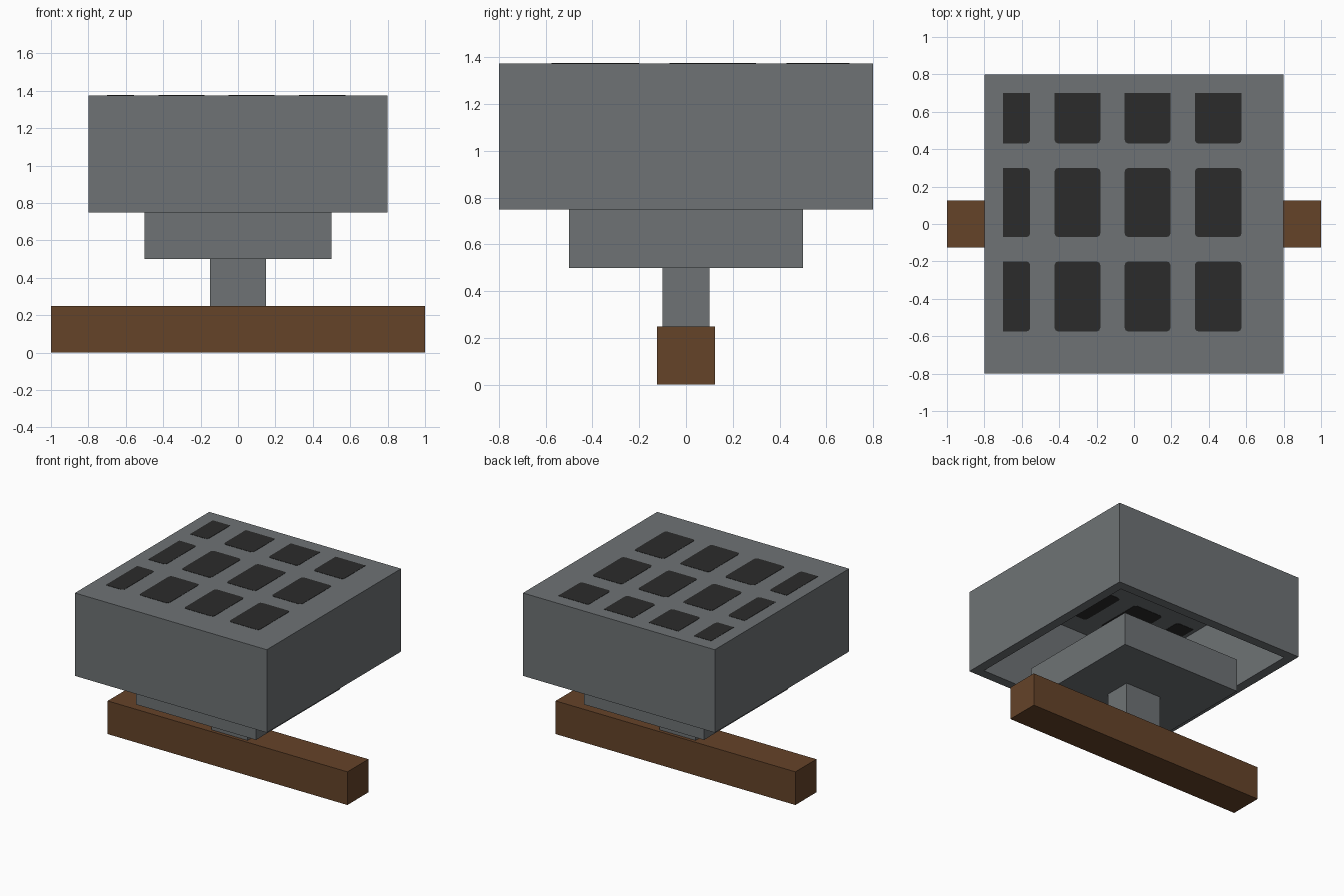
import bpy, bmesh
from mathutils import Vector

cube = bpy.data.objects.get("Cube")
if cube:
    bpy.data.objects.remove(cube, do_unlink=True)


def material(name, rgb):
    m = bpy.data.materials.new(name)
    m.use_nodes = True
    m.diffuse_color = (*rgb, 1)
    m.node_tree.nodes["Principled BSDF"].inputs["Base Color"].default_value = (*rgb, 1)
    return m


grey = material("stone grey", (0.156, 0.171, 0.178))
brown = material("dark wood", (0.13, 0.056, 0.022))
black = material("charcoal", (0.024, 0.024, 0.024))


def finish(bm, name, mat):
    bmesh.ops.recalc_face_normals(bm, faces=bm.faces)
    mesh = bpy.data.meshes.new(name)
    bm.to_mesh(mesh)
    bm.free()
    mesh.materials.append(mat)
    bpy.context.collection.objects.link(bpy.data.objects.new(name, mesh))


def box(sx, sy, z0, z1):
    bm = bmesh.new()
    bmesh.ops.create_cube(bm, size=1)
    bmesh.ops.scale(bm, vec=(sx, sy, z1 - z0), verts=bm.verts)
    bmesh.ops.translate(bm, vec=(0, 0, (z0 + z1) / 2), verts=bm.verts)
    return bm


TOP = 1.375
INNER = 0.7

# Beam, post and stepped block
finish(box(2, 0.25, 0, 0.25), "base_beam", brown)
finish(box(0.3, 0.2, 0.25, 0.5), "post", grey)
finish(box(1, 1, 0.5, 0.75), "middle_block", grey)

# Large box, open underneath, with a thin top
bm = box(1.6, 1.6, 0.75, TOP)
floor = min(bm.faces, key=lambda f: f.calc_center_median().z)
bmesh.ops.inset_region(bm, faces=[floor], thickness=0.8 - INNER)
cavity = bmesh.ops.extrude_face_region(bm, geom=[floor])["geom"]
for v in cavity:
    if isinstance(v, bmesh.types.BMVert):
        v.co.z = TOP - 0.004
if floor.is_valid:
    bmesh.ops.delete(bm, geom=[floor], context="FACES_ONLY")
finish(bm, "upper_box", grey)

# Dark panels, showing on both sides of the thin top
columns = [(-INNER, -0.555), (-0.425, -0.18), (-0.05, 0.195), (0.325, 0.575)]
rows = [(-0.575, -0.2), (-0.07, 0.3), (0.43, INNER)]
bm = bmesh.new()
for x0, x1 in columns:
    for y0, y1 in rows:
        corners = [bm.verts.new((x, y, TOP - 0.006))
                   for x, y in ((x0, y0), (x1, y0), (x1, y1), (x0, y1))]
        bm.faces.new(corners)
        # Corners on the sheet border stay square
        inside = [v for v in corners if v.co.x > -INNER + 0.01 and v.co.y < INNER - 0.01]
        bmesh.ops.bevel(bm, geom=inside, offset=0.02, segments=2,
                        profile=0.5, affect="VERTICES")
raised = bmesh.ops.extrude_face_region(bm, geom=bm.faces[:])["geom"]
bmesh.ops.translate(bm, vec=Vector((0, 0, 0.008)),
                    verts=[v for v in raised if isinstance(v, bmesh.types.BMVert)])
finish(bm, "top_panels", black)
